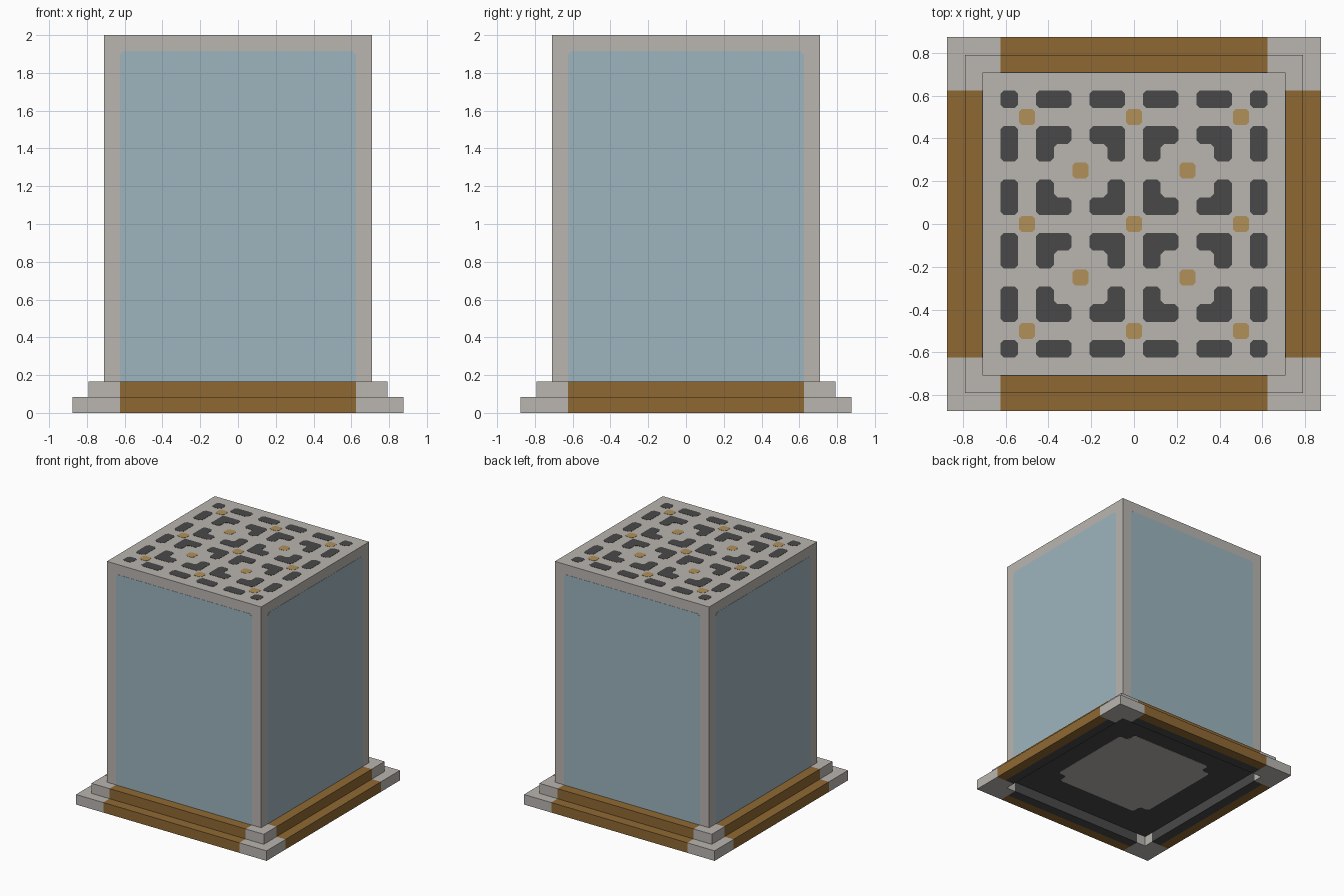
import bpy
import bmesh
from math import pi
from mathutils import Matrix, Vector

U = 1 / 12          # the whole model sits on this step
SKIN = 0.02         # how far thin plates stand proud, in steps

if "Cube" in bpy.data.objects:
    bpy.data.objects.remove(bpy.data.objects["Cube"], do_unlink=True)


def material(name, hex_code):
    def lin(c):
        return c / 12.92 if c <= 0.04045 else ((c + 0.055) / 1.055) ** 2.4
    rgb = [lin(b / 255) for b in bytes.fromhex(hex_code)]
    m = bpy.data.materials.new(name)
    m.use_nodes = True
    m.diffuse_color = (*rgb, 1)
    m.node_tree.nodes["Principled BSDF"].inputs["Base Color"].default_value = (*rgb, 1)
    return m


STONE = material("stone_grey", "bab6b1")
WOOD = material("brown_wood", "8f6933")
GLASS = material("pale_blue_glass", "9eb5bf")
DARK = material("dark_metal", "494949")
GOLD = material("gold_stud", "b09058")


def chamfer(points, c):
    """Cut every corner of an outline by c."""
    out = []
    for i, p in enumerate(points):
        p = Vector(p)
        for q in (points[i - 1], points[(i + 1) % len(points)]):
            out.append(p + (Vector(q) - p).normalized() * c)
    return out


def rect(x0, x1, y0, y1):
    return [(x0, y0), (x1, y0), (x1, y1), (x0, y1)]


def prism(name, outlines, z0, z1, mat, matrix=Matrix()):
    """Extrude flat outlines from z0 to z1 into one object."""
    bm = bmesh.new()
    for pts in outlines:
        face = bm.faces.new([bm.verts.new((p[0], p[1], z0)) for p in pts])
        ext = bmesh.ops.extrude_face_region(bm, geom=[face], use_keep_orig=True)
        top = [v for v in ext["geom"] if isinstance(v, bmesh.types.BMVert)]
        bmesh.ops.translate(bm, verts=top, vec=(0, 0, z1 - z0))
    bmesh.ops.recalc_face_normals(bm, faces=bm.faces)
    bmesh.ops.transform(bm, matrix=Matrix.Scale(U, 4) @ matrix, verts=bm.verts)
    me = bpy.data.meshes.new(name)
    bm.to_mesh(me)
    bm.free()
    me.materials.append(mat)
    obj = bpy.data.objects.new(name, me)
    bpy.context.collection.objects.link(obj)
    return obj


def mirrored(shapes):
    """Copy outlines into all four quadrants."""
    return [[(p[0] * sx, p[1] * sy) for p in s]
            for s in shapes for sx in (1, -1) for sy in (1, -1)]


BODY, OPEN = 8.5, 7.5

# Main box, with a dark underside
body = prism("body", [rect(-BODY, BODY, -BODY, BODY)], 1, 24, STONE)
body.data.materials.append(DARK)
for f in body.data.polygons:
    if f.normal.z < -0.5:
        f.material_index = 1


def corner(outer):
    return [(OPEN, BODY), (BODY, BODY), (BODY, OPEN),
            (outer, OPEN), (outer, outer), (OPEN, outer)]


# Stepped base: stone corners with bars between them
prism("lower_corners", mirrored([corner(10.5)]), 0, 1, STONE)
prism("upper_corners", mirrored([corner(9.5)]), 1, 2, STONE)

for i, side in enumerate(("front", "left", "back", "right")):
    turn = Matrix.Rotation(i * pi / 2, 4, "Z")
    prism(side + "_lower_bar", [rect(-OPEN, OPEN, -10.5, -9.5)], 0, 1, WOOD, turn)
    prism(side + "_inner_lining", [rect(-OPEN, OPEN, -9.5, -BODY)], 0, 1, DARK, turn)
    prism(side + "_upper_bar", [rect(-OPEN, OPEN, -9.5, -BODY)], 1, 2, WOOD, turn)
    # Window pane, its lower edge tucked behind the base
    prism(side + "_window", [chamfer(rect(-OPEN, OPEN, 1.5, 23), 0.25)],
          BODY - SKIN, BODY + SKIN, GLASS, turn @ Matrix.Rotation(pi / 2, 4, "X"))

# Lid vents: corner dots, edge dashes and angle pieces around each stud
vents = [rect(6.5, 7.5, 6.5, 7.5)]
for a in (0.5, 3.5):
    vents.append(rect(a, a + 2, 6.5, 7.5))
    vents.append(rect(6.5, 7.5, a, a + 2))
angle = [(2.5, 2.5), (2.5, 1.5), (1.5, 1.5), (1.5, 0.5), (0.5, 0.5), (0.5, 2.5)]
angle = [(x - 3, y) for x, y in angle]      # piece up and left of a stud
angle = [(x + 0.5, y - 0.5) for x, y in angle]
angle = [(x, y + 1) for x, y in angle]
for sx in (1, -1):
    for sy in (1, -1):
        ell = [(2.5, 2.5), (2.5, 0.5), (1.5, 0.5), (1.5, 1.5), (0.5, 1.5), (0.5, 2.5)]
        vents.append([(3 + sx * x, 3 + sy * y) for x, y in ell])
prism("lid_vents", mirrored([chamfer(v, 0.2) for v in vents]),
      24 - SKIN, 24 + SKIN, DARK)

# Gold studs on the lid
spots = [(x, y) for x in (-6, 0, 6) for y in (-6, 0, 6)]
spots += [(x, y) for x in (-3, 3) for y in (-3, 3)]
prism("lid_studs", [chamfer(rect(x - 0.45, x + 0.45, y - 0.45, y + 0.45), 0.15)
                    for x, y in spots], 24 - SKIN, 24 + SKIN, GOLD)

# Stone patch with notched corners on the underside
a, b = 5.5, 4.5
patch = [(a, -b), (a, b), (b, b), (b, a), (-b, a), (-b, b),
         (-a, b), (-a, -b), (-b, -b), (-b, -a), (b, -a), (b, -b)]
prism("underside_patch", [chamfer(patch, 0.2)], 1 - SKIN, 1 + SKIN, STONE)
